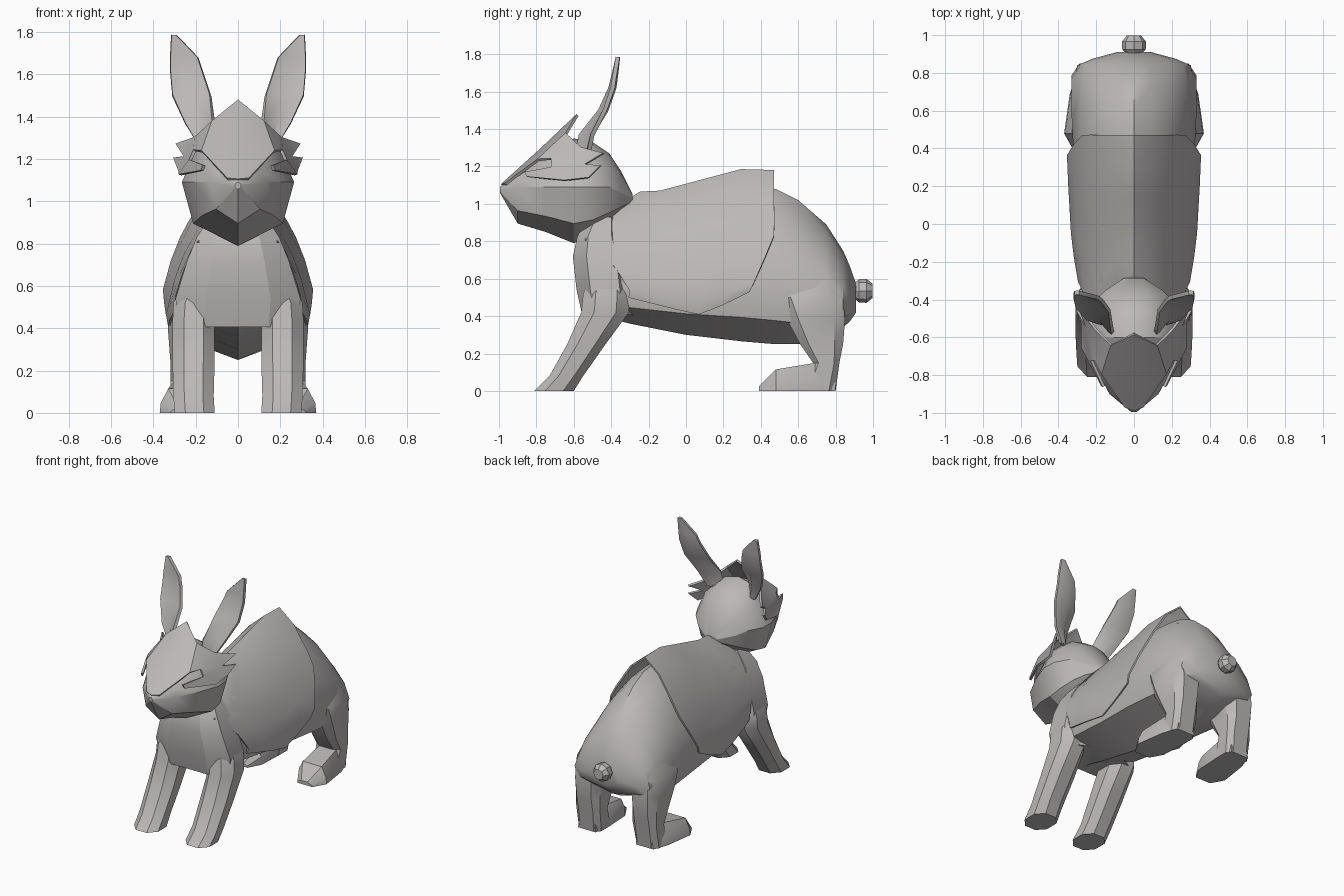
import bpy, bmesh, math

if "Cube" in bpy.data.objects:
    bpy.data.objects.remove(bpy.data.objects["Cube"])

fur = bpy.data.materials.new("warm_grey")
fur.diffuse_color = (0.5, 0.48, 0.475, 1)
fur.use_nodes = True
fur.node_tree.nodes["Principled BSDF"].inputs["Base Color"].default_value = fur.diffuse_color


def make(name, verts, faces, mirror=False, thick=0.0, angle=30):
    """Mesh object with optional mirrored side and plate thickness."""
    me = bpy.data.meshes.new(name)
    me.from_pydata(verts, [], faces)
    bm = bmesh.new()
    bm.from_mesh(me)
    bmesh.ops.remove_doubles(bm, verts=bm.verts, dist=0.0005)
    bmesh.ops.recalc_face_normals(bm, faces=bm.faces)
    bm.to_mesh(me)
    bm.free()
    ob = bpy.data.objects.new(name, me)
    bpy.context.collection.objects.link(ob)
    me.materials.append(fur)
    if mirror:
        m = ob.modifiers.new("mirror", 'MIRROR')
        m.merge_threshold = 0.001
    if thick:
        s = ob.modifiers.new("thickness", 'SOLIDIFY')
        s.thickness = thick
        s.offset = 0
    bpy.ops.object.select_all(action='DESELECT')
    ob.select_set(True)
    bpy.context.view_layer.objects.active = ob
    for m in list(ob.modifiers):
        bpy.ops.object.modifier_apply(modifier=m.name)
    bpy.ops.object.shade_smooth_by_angle(angle=math.radians(angle))
    return ob


def loft(name, rings, mirror=False, angle=30):
    """Skin closed rings of equal point count and cap both ends."""
    n = len(rings[0])
    verts = [p for r in rings for p in r]
    faces = [(i * n + j, i * n + (j + 1) % n, (i + 1) * n + (j + 1) % n, (i + 1) * n + j)
             for i in range(len(rings) - 1) for j in range(n)]
    faces += [tuple(range(n)), tuple(range(len(verts) - n, len(verts)))]
    return make(name, verts, faces, mirror, angle=angle)


def section(y, top, bottom, w, wz, arch, low):
    """Symmetric cross-section: arch above the widest height, keel below."""
    half = [(fx * w, top - fz * (top - wz)) for fx, fz in arch]
    half += [(w, wz), (low[0] * w, bottom + low[1] * (wz - bottom))]
    pts = [(0, top)] + half + [(0, bottom)] + [(-x, z) for x, z in reversed(half)]
    return [(x, y, z) for x, z in pts]


def column(z, y0, y1, x0, x1, c=0.27):
    """Chamfered upright section."""
    cx, cy = (x1 - x0) * c, (y1 - y0) * c
    return [(x0 + cx, y0, z), (x1 - cx, y0, z), (x1, y0 + cy, z), (x1, y1 - cy, z),
            (x1 - cx, y1, z), (x0 + cx, y1, z), (x0, y1 - cy, z), (x0, y0 + cy, z)]


def lerp_table(table, v):
    for (a, fa), (b, fb) in zip(table, table[1:]):
        if v <= b:
            return fa + (fb - fa) * max(0, v - a) / (b - a)
    return table[-1][1]


# Body: belly and rounded rump
tent = [(0.3, 0.12), (0.62, 0.35), (0.87, 0.65)]
body = [(-0.54, .84, .41, .15, .62), (-0.42, .97, .39, .25, .6),
        (-0.30, 1.03, .36, .28, .55), (0.0, 1.05, .30, .30, .55), (0.3, 1.10, .265, .32, .55),
        (0.48, 1.08, .25, .325, .53), (0.6, 1.02, .25, .325, .5), (0.75, .89, .29, .32, .48),
        (0.84, .75, .34, .30, .46), (0.875, .67, .37, .22, .46), (0.91, .57, .42, .09, .48)]
loft("body", [section(*s, tent, (0.92, 0.45)) for s in body], angle=35)

# Chest: narrow front panel with sides angling back to the shoulders
chest = [(.405, -.555, -.28, -.28, .28), (.54, -.585, -.28, -.295, .295), (.72, -.605, -.30, -.24, .24),
         (.83, -.58, -.34, -.195, .195), (.93, -.52, -.36, -.13, .13)]
loft("chest", [column(*s, 0.24) for s in chest], angle=25)

# Cape: tent-shaped cover draped over the back
top_z = [(0, 1.03), (.06, 1.06), (.2, 1.065), (.77, 1.18), (1, 1.175)]
width = [(-.54, .28), (-.31, .29), (-.1, .325), (.34, .35), (.47, .345)]
hem = [(0, .50), (.55, .41), (.62, .41), (1, .53)]
rows = [(0, 1, -.29, .47), (.32, .86, -.36, .47), (.66, .58, -.54, .473),
        (.78, .46, -.46, .47), (.9, .29, -.375, .425), (1, .08, -.305, .365), (.97, 0, -.305, .34)]
steps = [0, .06, .2, .38, .58, .77, 1]
verts = []
for xf, zf, front, back in rows:
    for u in steps:
        y = front + (back - front) * u
        low = lerp_table(hem, u)
        verts.append((xf * lerp_table(width, y), y, low + (lerp_table(top_z, u) - low) * zf))
k = len(steps)
faces = [(r * k + c, r * k + c + 1, (r + 1) * k + c + 1, (r + 1) * k + c)
         for r in range(len(rows) - 1) for c in range(k - 1)]
make("cape", verts, faces, mirror=True, thick=0.012, angle=35)

# Front legs, slanting forward from the shoulder
front_leg = [(0, -.81, -.60, .11, .30), (.08, -.73, -.55, .115, .305), (.25, -.635, -.43, .11, .31),
             (.42, -.56, -.305, .11, .31), (.52, -.55, -.30, .10, .305), (.66, -.48, -.34, .08, .24)]
loft("front_legs", [column(*s) for s in front_leg], mirror=True, angle=35)

# Hind legs and long feet, blending into the rump
hind_leg = [(.0, .62, .80, .14, .32), (.15, .68, .82, .13, .32), (.25, .61, .84, .13, .32),
            (.38, .54, .85, .12, .33), (.5, .49, .84, .10, .33), (.66, .54, .78, .08, .26)]
loft("hind_legs", [column(*s, 0.2) for s in hind_leg], mirror=True, angle=35)
hind_foot = [(.39, .025, .20, .32), (.48, .115, .15, .37), (.69, .15, .14, .34), (.80, .10, .16, .30)]
loft("hind_feet", [[(a, y, 0), (b, y, 0), (b - .005, y, h * .4), (b - .04, y, h),
                    (a + .03, y, h), (a, y, h * .5)] for y, h, a, b in hind_foot], mirror=True)

# Head with pointed muzzle and broad jaw
skull = [(0.4, 0.1), (0.76, 0.42)]
head = [(-0.995, 1.09, 1.06, .015, 1.075), (-.9, 1.18, .895, .13, 1.09), (-.75, 1.27, .85, .21, 1.09),
        (-.6, 1.35, .79, .265, 1.09), (-.5, 1.33, .82, .26, 1.09), (-.41, 1.27, .88, .21, 1.09),
        (-.35, 1.18, .94, .15, 1.06), (-.285, 1.05, 1.0, .05, 1.03)]
loft("head", [section(*s, skull, (0.8, 0.35)) for s in head], angle=28)

# Face mask with raised crest and feathered cheeks
mask = [(0, -.985, 1.10), (0, -.78, 1.285), (0, -.58, 1.475),               # 0-2 centre line
        (.05, -.965, 1.105), (.17, -.79, 1.235), (.12, -.64, 1.375),        # 3-5 brow
        (.2, -.56, 1.30), (.205, -.72, 1.24), (.225, -.72, 1.195),          # 6-8 eye corner
        (.16, -.86, 1.17), (.17, -.85, 1.145), (.275, -.65, 1.125),         # 9-11 lower band
        (.275, -.52, 1.14), (.25, -.54, 1.21), (.30, -.455, 1.205), (.29, -.44, 1.27)]
make("mask", mask, [(0, 3, 4, 1), (1, 4, 5, 2), (4, 7, 6, 5), (7, 8, 13, 6), (6, 13, 15),
                    (8, 11, 12, 13), (13, 12, 14), (8, 9, 10, 11)],
     mirror=True, thick=0.015)

# Ears: thin blades sweeping up and back (height, depth, inner, outer, twist)
ear = [(1.27, -.535, .11, .19, .05), (1.37, -.515, .115, .25, .05), (1.5, -.44, .13, .31, .02),
       (1.62, -.395, .17, .32, .01), (1.68, -.385, .19, .32, .005), (1.785, -.365, .29, .315, 0)]
verts = []
for z, y, a, b, t in ear:
    verts += [(a, y - t, z), ((a + b) / 2, y + (b - a) * .08, z), (b, y + t * .3, z)]
faces = [(i * 3 + j, i * 3 + j + 1, i * 3 + j + 4, i * 3 + j + 3)
         for i in range(len(ear) - 1) for j in range(2)]
make("ears", verts, faces, mirror=True, thick=0.022, angle=40)

# Tail: small faceted knob
angles = [math.tau * i / 8 for i in range(8)]
loft("tail", [[(r * math.cos(a), y, .535 + r * math.sin(a)) for a in angles]
              for y, r in [(.90, .04), (.925, .062), (.965, .064), (.998, .038)]], angle=20)
